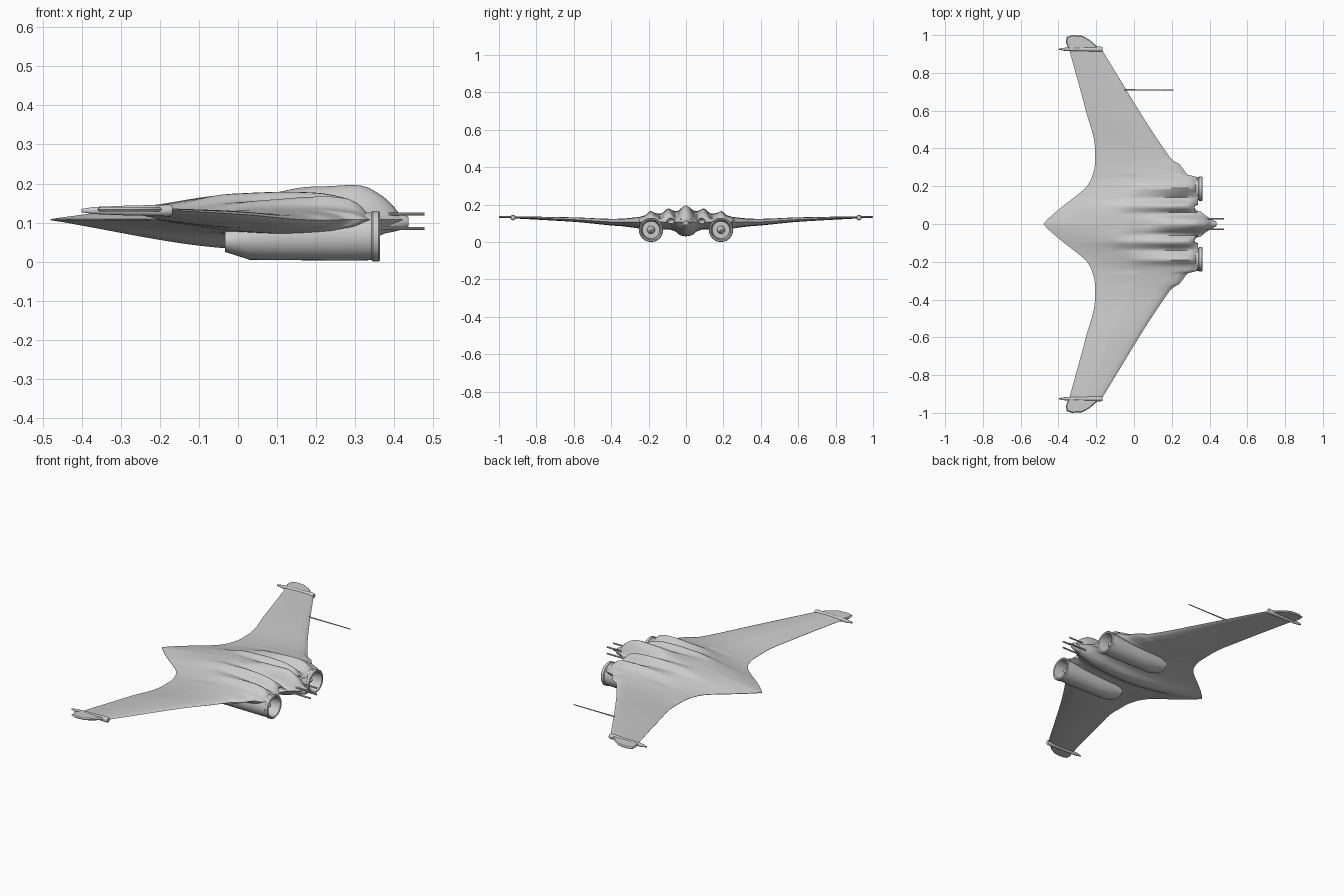
import bpy, bmesh
from math import sin, cos, pi, exp, sqrt, radians
from mathutils import Matrix

if "Cube" in bpy.data.objects:
    bpy.data.objects.remove(bpy.data.objects["Cube"])


def curve(pts):
    """Smooth monotone interpolation through (input, value) points."""
    xs, ys = zip(*pts)
    d = [(ys[i + 1] - ys[i]) / (xs[i + 1] - xs[i]) for i in range(len(xs) - 1)]
    m = [d[0]] + [2 * a * b / (a + b) if a * b > 0 else 0 for a, b in zip(d, d[1:])] + [d[-1]]

    def f(x):
        x = min(max(x, xs[0]), xs[-1])
        i = max(k for k in range(len(d)) if xs[k] <= x)
        h = xs[i + 1] - xs[i]
        t = (x - xs[i]) / h
        return ((1 + 2 * t) * (1 - t) ** 2 * ys[i] + t * (1 - t) ** 2 * h * m[i]
                + t * t * (3 - 2 * t) * ys[i + 1] + t * t * (t - 1) * h * m[i + 1])
    return f


def finish(bm, name, angle=35):
    bmesh.ops.remove_doubles(bm, verts=bm.verts, dist=1e-5)
    bmesh.ops.recalc_face_normals(bm, faces=bm.faces)
    me = bpy.data.meshes.new(name)
    bm.to_mesh(me)
    bm.free()
    me.shade_smooth()
    me.set_sharp_from_angle(angle=radians(angle))
    ob = bpy.data.objects.new(name, me)
    bpy.context.collection.objects.link(ob)
    return ob


def rings(name, secs, y, z=0, n=32):
    """Loft of elliptic sections (x, ry, rz, centre z) along x."""
    bm = bmesh.new()
    loops = [[bm.verts.new((x, y + ry * cos(2 * pi * k / n), z + zc + rz * sin(2 * pi * k / n)))
              for k in range(n)] for x, ry, rz, zc in secs]
    for a, b in zip(loops, loops[1:]):
        for k in range(n):
            bm.faces.new((a[k], a[(k + 1) % n], b[(k + 1) % n], b[k]))
    bm.faces.new(loops[0])
    bm.faces.new(loops[-1])
    return finish(bm, name)


# Blended body and wings: plan outline, centre height and thickness by span
rear = curve([(0, -.48), (.03, -.452), (.1, -.37), (.15, -.305), (.2, -.25), (.25, -.222),
              (.32, -.207), (.4, -.207), (.6, -.255), (.93, -.345)])
front = curve([(0, .432), (.02, .42), (.04, .385), (.07, .352), (.1, .338), (.13, .34), (.19, .346),
               (.25, .33), (.26, .286), (.29, .262), (.317, .24), (.337, .206), (.39, .164), (.93, -.175)])
mid = curve([(0, .108), (.2, .108), (.35, .107), (.6, .12), (.93, .132)])
up = curve([(0, .064), (.09, .062), (.13, .052), (.19, .042), (.25, .027), (.35, .018), (.6, .012), (.93, .006)])
down = curve([(0, .078), (.03, .072), (.06, .05), (.1, .04), (.19, .042), (.25, .035), (.35, .022),
              (.6, .012), (.93, .005)])
prof_up = curve([(0, 0.02), (.3, .6), (.5, .98), (.65, 1), (.8, .92), (.93, .6), (1, 0)])
prof_dn = curve([(0, 0.02), (.5, .95), (.6, 1), (.8, .85), (.93, .5), (1, 0)])
# Raised canopy and dorsal ridges: (span position, width, height along x)
bumps = [(0, .032, curve([(.05, 0), (.1, .006), (.17, .02), (.24, .026), (.32, .036), (.37, .022), (.42, 0)])),
         (.055, .016, curve([(-.1, 0), (.12, -.012), (.25, -.026), (.33, -.018), (.37, 0)])),
         (.095, .018, curve([(-.15, 0), (.0, .006), (.28, .014), (.335, 0)])),
         (.137, .016, curve([(-.12, 0), (.1, -.01), (.25, -.022), (.34, 0)])),
         (.19, .018, curve([(-.05, 0), (.1, .01), (.28, .022), (.345, 0)]))]
ENG_Y, ENG_Z = .187, .065


def surface(y, s, side):
    a = abs(y)
    t = 1 - (1 - s) ** 1.7
    x = rear(a) + (front(a) - rear(a)) * t
    if side > 0:
        z = mid(a) + up(a) * prof_up(t)
        edge = min(1, (1 - t) * 30)
        z += edge * sum(h(x) * exp(-((a - c) / w) ** 2) for c, w, h in bumps)
        z = max(z, mid(a) + .001 * (1 - t))
    else:
        z = mid(a) - down(a) * prof_dn(t)
    # keep the engine mouths clear
    if x > .25 and abs(a - ENG_Y) < .056:
        z = max(z, ENG_Z + sqrt(.057 ** 2 - (a - ENG_Y) ** 2))
    return x, y, z


half = [i * .01 for i in range(1, 42)] + [.255, .337] + [.41 + i * .04 for i in range(1, 13)] + [.925]
span = sorted([-v for v in half] + [0] + half)
N = 44
bm = bmesh.new()
loops = []
for y in span:
    top = [surface(y, i / N, 1) for i in range(N + 1)]
    bot = [surface(y, i / N, -1) for i in range(N, -1, -1)]
    loops.append([bm.verts.new(p) for p in top + bot])
M = len(loops[0])
for a, b in zip(loops, loops[1:]):
    for k in range(M):
        bm.faces.new((a[k], a[(k + 1) % M], b[(k + 1) % M], b[k]))
bm.faces.new(loops[0])
bm.faces.new(loops[-1])
body = finish(bm, "blended_wing_body", 50)

for sgn, side in ((1, "left"), (-1, "right")):
    # Small intake hollows beside the nose
    bm = bmesh.new()
    bmesh.ops.create_uvsphere(bm, u_segments=20, v_segments=12, radius=1,
                              matrix=Matrix.Translation((.345, sgn * .083, .113)) @ Matrix.Diagonal((.05, .02, .017, 1)))
    cutter = finish(bm, "intake_cutter_" + side)
    cutter.hide_render = True
    cutter.hide_set(True)
    mod = body.modifiers.new("intake", "BOOLEAN")
    mod.operation = "DIFFERENCE"
    mod.object = cutter

    # Engine nacelle with lip and recessed mouth
    rings("engine_nacelle_" + side,
          [(-.033, .05, .028, -.012), (.03, .058, .055, -.005), (.12, .06, .06, -.001), (.3, .062, .062, 0),
           (.342, .061, .061, 0), (.345, .065, .065, 0), (.359, .065, .065, 0), (.363, .061, .061, 0),
           (.36, .054, .054, 0), (.3, .046, .046, 0)], sgn * ENG_Y, ENG_Z, 40)
    rings("engine_hub_" + side, [(.295, .022, .022, 0), (.315, .018, .018, 0), (.332, .009, .009, 0),
                                 (.337, .002, .002, 0)], sgn * ENG_Y, ENG_Z, 20)

    # Wing tip pod
    rings("tip_pod_" + side, [(-.4, .002, .004, 0), (-.37, .008, .009, 0), (-.3, .01, .012, 0), (-.22, .013, .014, 0),
                              (-.175, .014, .015, 0), (-.168, .011, .012, 0)], sgn * .925, .131, 16)

    # Wing tip fin plate
    bm = bmesh.new()
    outline = [(-.345, .925), (-.36, .96), (-.358, .99), (-.33, 1), (-.275, .997), (-.235, .975), (-.195, .94), (-.19, .925)]
    levels = []
    for z, k in ((.128, .93), (.134, 1), (.14, .93)):
        levels.append([bm.verts.new((-.28 + (x + .28) * k, sgn * (.925 + (y - .925) * k), z)) for x, y in outline])
    for a, b in zip(levels, levels[1:]):
        for k in range(8):
            bm.faces.new((a[k], a[(k + 1) % 8], b[(k + 1) % 8], b[k]))
    bm.faces.new(levels[0])
    bm.faces.new(levels[2])
    finish(bm, "tip_fin_" + side)

    # Paired nose gun barrels
    for z, label in ((.122, "upper"), (.085, "lower")):
        rings(f"nose_gun_{label}_{side}", [(.33, .0045, .0045, 0), (.477, .0045, .0045, 0)], sgn * .028, z, 10)

# Blunt nose block and the single leading edge probe
rings("nose_block", [(.36, .03, .032, 0), (.4, .024, .025, 0), (.43, .015, .017, 0), (.436, .011, .012, 0)], 0, .102, 24)
rings("wing_probe", [(-.07, .004, .004, 0), (.05, .003, .003, 0), (.21, .0025, .0025, 0)], .71, .126, 8)
